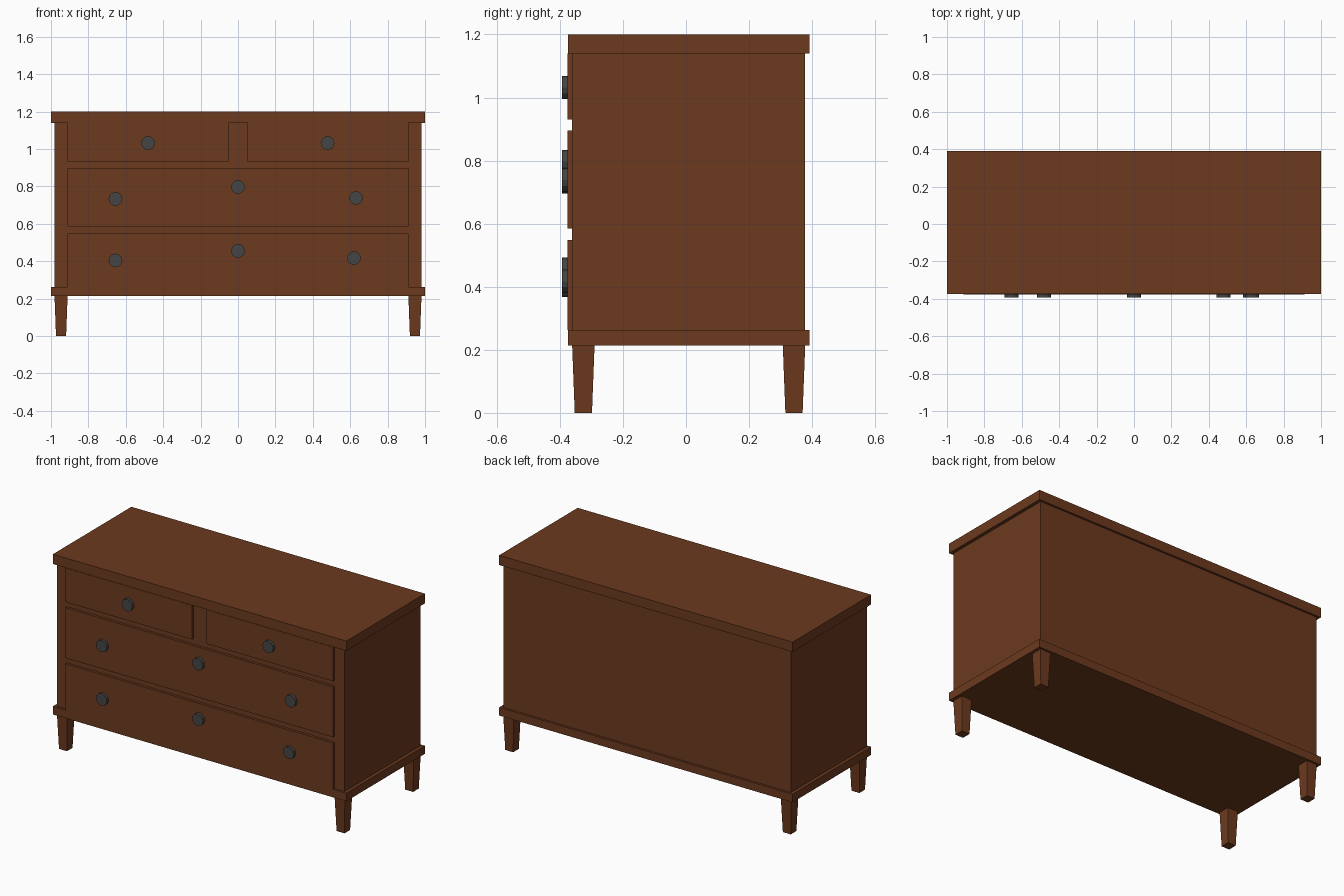
import bpy, bmesh, math
from mathutils import Matrix

if "Cube" in bpy.data.objects:
    bpy.data.objects.remove(bpy.data.objects["Cube"])


def material(name, rgb):
    m = bpy.data.materials.new(name)
    m.diffuse_color = (*rgb, 1)
    m.use_nodes = True
    m.node_tree.nodes["Principled BSDF"].inputs["Base Color"].default_value = m.diffuse_color
    return m


WOOD = material("brown_wood", (0.15, 0.042, 0.013))
IRON = material("dark_metal", (0.06, 0.06, 0.06))


def finish(name, bm, mat):
    bmesh.ops.recalc_face_normals(bm, faces=bm.faces)
    mesh = bpy.data.meshes.new(name)
    bm.to_mesh(mesh)
    bm.free()
    mesh.materials.append(mat)
    obj = bpy.data.objects.new(name, mesh)
    bpy.context.collection.objects.link(obj)
    return obj


def box(name, x, y, z, taper=1.0):
    """Box from (min, max) ranges; taper scales the bottom face about its centre."""
    bm = bmesh.new()
    bmesh.ops.create_cube(bm, size=1)
    for v in bm.verts:
        s = taper if v.co.z < 0 else 1.0
        for i, (lo, hi) in enumerate((x, y, z)):
            k = s if i < 2 else 1.0
            v.co[i] = (lo + hi) / 2 + v.co[i] * (hi - lo) * k
    return finish(name, bm, WOOD)


def knob(name, x, z):
    bm = bmesh.new()
    bmesh.ops.create_cone(bm, cap_ends=True, segments=12, radius1=0.037,
                          radius2=0.037, depth=0.03)
    bm.transform(Matrix.Translation((x, -0.379, z)) @ Matrix.Rotation(math.pi / 2, 4, 'X'))
    return finish(name, bm, IRON)


# Carcass with overhanging top and base slabs
box("body", (-0.98, 0.98), (-0.361, 0.378), (0.263, 1.14))
box("top", (-1, 1), (-0.374, 0.391), (1.14, 1.2))
box("base", (-1, 1), (-0.374, 0.391), (0.213, 0.263))

# Drawer fronts
DRAWERS = {
    "top_left_drawer": ((-0.912, -0.05), (0.93, 1.14)),
    "top_right_drawer": ((0.05, 0.912), (0.93, 1.14)),
    "middle_drawer": ((-0.912, 0.912), (0.585, 0.895)),
    "bottom_drawer": ((-0.912, 0.912), (0.263, 0.549)),
}
for name, (x, z) in DRAWERS.items():
    box(name, x, (-0.3765, -0.355), z)

# Knobs, slightly unevenly placed
KNOBS = {
    "top_drawer": ((-0.481, 1.032), (0.479, 1.032)),
    "middle_drawer": ((-0.655, 0.733), (0, 0.797), (0.631, 0.738)),
    "bottom_drawer": ((-0.655, 0.404), (0, 0.455), (0.62, 0.417)),
}
for row, places in KNOBS.items():
    for i, (x, z) in enumerate(places):
        knob(f"{row}_knob_{i + 1}", x, z)

# Tapered square legs
for end, y in (("front", (-0.361, -0.29)), ("back", (0.307, 0.378))):
    for side, x in (("left", (-0.981, -0.911)), ("right", (0.911, 0.981))):
        box(f"{end}_{side}_leg", x, y, (0, 0.213), taper=0.77)
